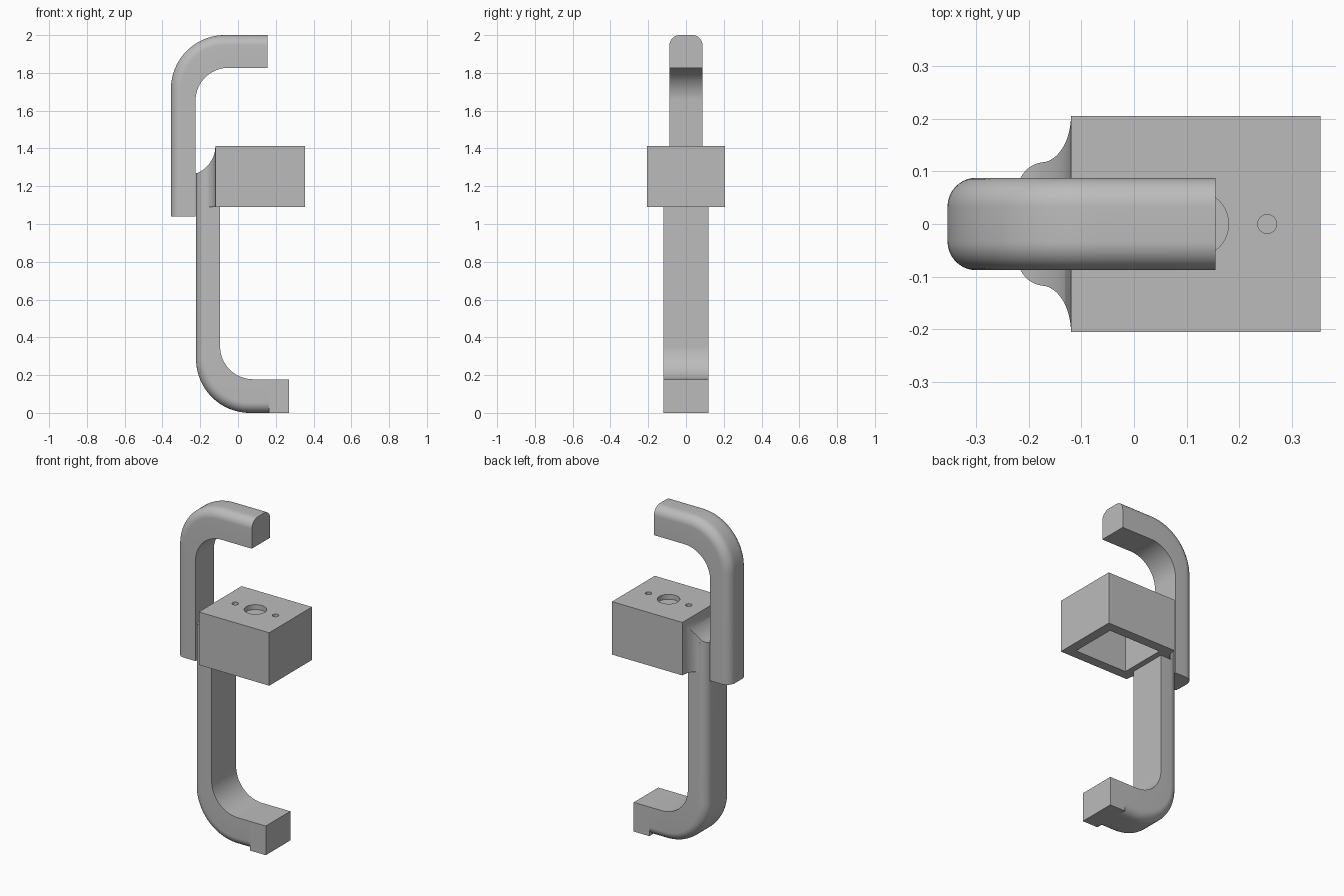
import bpy
import bmesh
from math import sin, cos, pi, sqrt, radians

if "Cube" in bpy.data.objects:
    bpy.data.objects.remove(bpy.data.objects["Cube"], do_unlink=True)

GREY = (0.5, 0.5, 0.5, 1.0)
metal = bpy.data.materials.new("plain_grey")
metal.use_nodes = True
metal.diffuse_color = GREY
metal.node_tree.nodes["Principled BSDF"].inputs["Base Color"].default_value = GREY


def finish(name, bm, smooth=True):
    """Turn a bmesh into a named, coloured object."""
    bmesh.ops.remove_doubles(bm, verts=bm.verts, dist=1e-5)
    bmesh.ops.recalc_face_normals(bm, faces=bm.faces)
    mesh = bpy.data.meshes.new(name)
    bm.to_mesh(mesh)
    bm.free()
    mesh.materials.append(metal)
    obj = bpy.data.objects.new(name, mesh)
    bpy.context.collection.objects.link(obj)
    if smooth:
        bpy.ops.object.select_all(action="DESELECT")
        obj.select_set(True)
        bpy.context.view_layer.objects.active = obj
        bpy.ops.object.shade_smooth_by_angle(angle=radians(30))
    return obj


def loft(name, sections):
    """Skin a list of closed sections and cap both ends."""
    bm = bmesh.new()
    rings = [[bm.verts.new(p) for p in s] for s in sections]
    n = len(rings[0])
    for a, b in zip(rings, rings[1:]):
        for i in range(n):
            j = (i + 1) % n
            bm.faces.new((a[i], a[j], b[j], b[i]))
    bm.faces.new(rings[0])
    bm.faces.new(rings[-1])
    return finish(name, bm)


def section(outer, inner, normal, half, r, steps=10):
    """Bar section across y, with its two outer edges rounded by r."""
    side = []
    for i in range(steps + 1):
        a = pi / 2 * i / steps
        drop = r * (1 - sin(a))
        side.append((outer[0] - normal[0] * drop, half - r + r * cos(a),
                     outer[1] - normal[1] * drop))
    side.insert(0, (inner[0], half, inner[1]))
    return side + [(x, -y, z) for x, y, z in reversed(side)]


def hook(name, x_out, x_in, z_start, z_out, z_in, x_end, half, up,
         r_out=0.285, r_in=0.175, r=0.055, square_from=None):
    """Upright bar that bends through a right angle toward +x."""
    rings = [section((x_out, z_start), (x_in, z_start), (-1, 0), half, r)]
    steps = 24
    for i in range(steps + 1):
        a = pi / 2 * i / steps
        n = (-cos(a), up * sin(a))
        o = (x_out + r_out + r_out * n[0], z_out - up * r_out + r_out * n[1])
        q = (x_in + r_in + r_in * n[0], z_in - up * r_in + r_in * n[1])
        rings.append(section(o, q, n, half, r))
    ends = [(x_end, r)]
    if square_from is not None:
        ends = [(square_from, r), (square_from, 0), (x_end, 0)]
    for x, radius in ends:
        rings.append(section((x, z_out), (x, z_in), (0, up), half, radius))
    return loft(name, rings)


# Upper and lower hooks
hook("upper_hook", -0.355, -0.225, 1.04, 2.0, 1.827, 0.155, 0.088, 1)
hook("lower_hook", -0.222, -0.095, 1.27, 0.0, 0.178, 0.27, 0.118, -1,
     square_from=0.165)

# Flared neck joining the lower bar to the block
BOX_X, BOX_Y, BOX_LO, BOX_HI = -0.12, 0.206, 1.09, 1.413


def neck_half_width(x):
    if x < -0.178:
        return 0.063 + sqrt(max(0, 0.055 ** 2 - (x + 0.167) ** 2))
    u = min(1, (x + 0.178) / 0.058)
    return BOX_Y - (BOX_Y - 0.117) * sqrt(1 - u * u)


def neck_top(x):
    u = min(0.155, x + 0.275)
    return BOX_HI - sqrt(0.155 ** 2 - u * u)


neck = []
for i in range(33):
    x = -0.222 + (BOX_X + 0.222) * sin(pi / 2 * i / 32)
    w, t = neck_half_width(x), neck_top(x)
    neck.append([(x, -w, BOX_LO), (x, w, BOX_LO), (x, w, t), (x, -w, t)])
loft("flared_neck", neck)


# Block with an open underside and three shallow holes on top
def box(name, lo, hi):
    bm = bmesh.new()
    bmesh.ops.create_cube(bm, size=1)
    for v in bm.verts:
        v.co = [(l + h) / 2 + c * (h - l) for c, l, h in zip(v.co, lo, hi)]
    return finish(name, bm, smooth=False)


def drill(name, x, radius, depth):
    bm = bmesh.new()
    bmesh.ops.create_cone(bm, cap_ends=True, segments=40, radius1=radius,
                          radius2=radius, depth=depth * 2)
    bmesh.ops.translate(bm, verts=bm.verts, vec=(x, 0, BOX_HI))
    return finish(name, bm, smooth=False)


block = box("block", (BOX_X, -BOX_Y, BOX_LO), (0.355, BOX_Y, BOX_HI))
WALL = 0.06
MID = 0.1175
cutters = [
    box("pocket_cutter", (BOX_X + WALL, WALL - BOX_Y, BOX_LO - WALL),
        (0.355 - WALL, BOX_Y - WALL, BOX_HI - WALL)),
    drill("centre_hole_cutter", MID, 0.0625, 0.03),
    drill("left_hole_cutter", MID + 0.136, 0.018, 0.03),
    drill("right_hole_cutter", MID - 0.136, 0.018, 0.03),
]
bpy.context.view_layer.objects.active = block
for cutter in cutters:
    cutter.hide_render = True
    mod = block.modifiers.new(cutter.name, "BOOLEAN")
    mod.operation = "DIFFERENCE"
    mod.solver = "EXACT"
    mod.object = cutter
    bpy.ops.object.modifier_apply(modifier=mod.name)
    bpy.data.objects.remove(cutter, do_unlink=True)
bpy.ops.object.select_all(action="DESELECT")
block.select_set(True)
bpy.ops.object.shade_smooth_by_angle(angle=radians(30))
